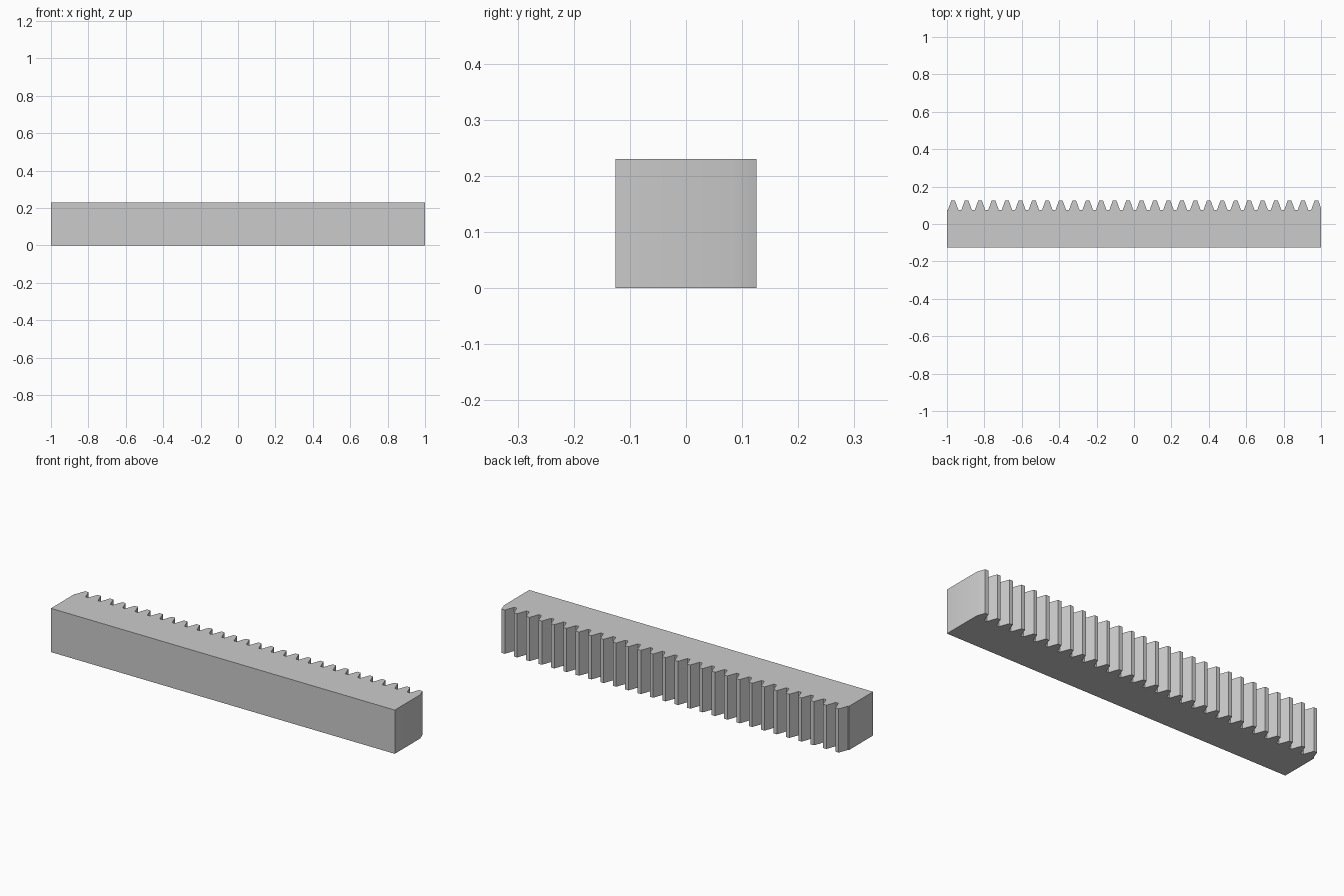
import bpy, bmesh, math

if "Cube" in bpy.data.objects:
    bpy.data.objects.remove(bpy.data.objects["Cube"])

# Rack proportions, all driven by the tooth module
M = 0.0229
PITCH = math.pi * M
TEETH = 28
FIRST = -0.967                  # centre of the first tooth
BACK, TIP = -0.126, 0.126
ROOT = TIP - 2.25 * M
HEIGHT = 0.23
SLOPE = math.tan(math.radians(20))
TIP_HALF = PITCH / 4 - M * SLOPE
ROOT_HALF = PITCH / 4 + 1.25 * M * SLOPE

# Outline: straight back, trapezoid teeth, last flank trimmed by the end face
outline = [(-1, ROOT), (-1, BACK), (1, BACK)]
last = FIRST + (TEETH - 1) * PITCH
outline.append((1, TIP - (1 - last - TIP_HALF) / SLOPE))
for i in reversed(range(TEETH)):
    c = FIRST + i * PITCH
    if i < TEETH - 1:
        outline.append((c + ROOT_HALF, ROOT))
    outline += [(c + TIP_HALF, TIP), (c - TIP_HALF, TIP), (c - ROOT_HALF, ROOT)]

# Extrude the outline upward
bm = bmesh.new()
base = bm.faces.new([bm.verts.new((x, y, 0)) for x, y in outline])
top = bmesh.ops.extrude_face_region(bm, geom=[base])
bmesh.ops.translate(bm, vec=(0, 0, HEIGHT),
                    verts=[g for g in top["geom"] if isinstance(g, bmesh.types.BMVert)])
bmesh.ops.recalc_face_normals(bm, faces=bm.faces)
mesh = bpy.data.meshes.new("gear_rack")
bm.to_mesh(mesh)
bm.free()

grey = bpy.data.materials.new("light_grey")
grey.diffuse_color = (0.6, 0.6, 0.6, 1)
grey.use_nodes = True
grey.node_tree.nodes["Principled BSDF"].inputs["Base Color"].default_value = grey.diffuse_color
mesh.materials.append(grey)

rack = bpy.data.objects.new("gear_rack", mesh)
bpy.context.collection.objects.link(rack)
bpy.context.view_layer.objects.active = rack
rack.select_set(True)
bpy.ops.object.shade_smooth_by_angle(angle=math.radians(30))
